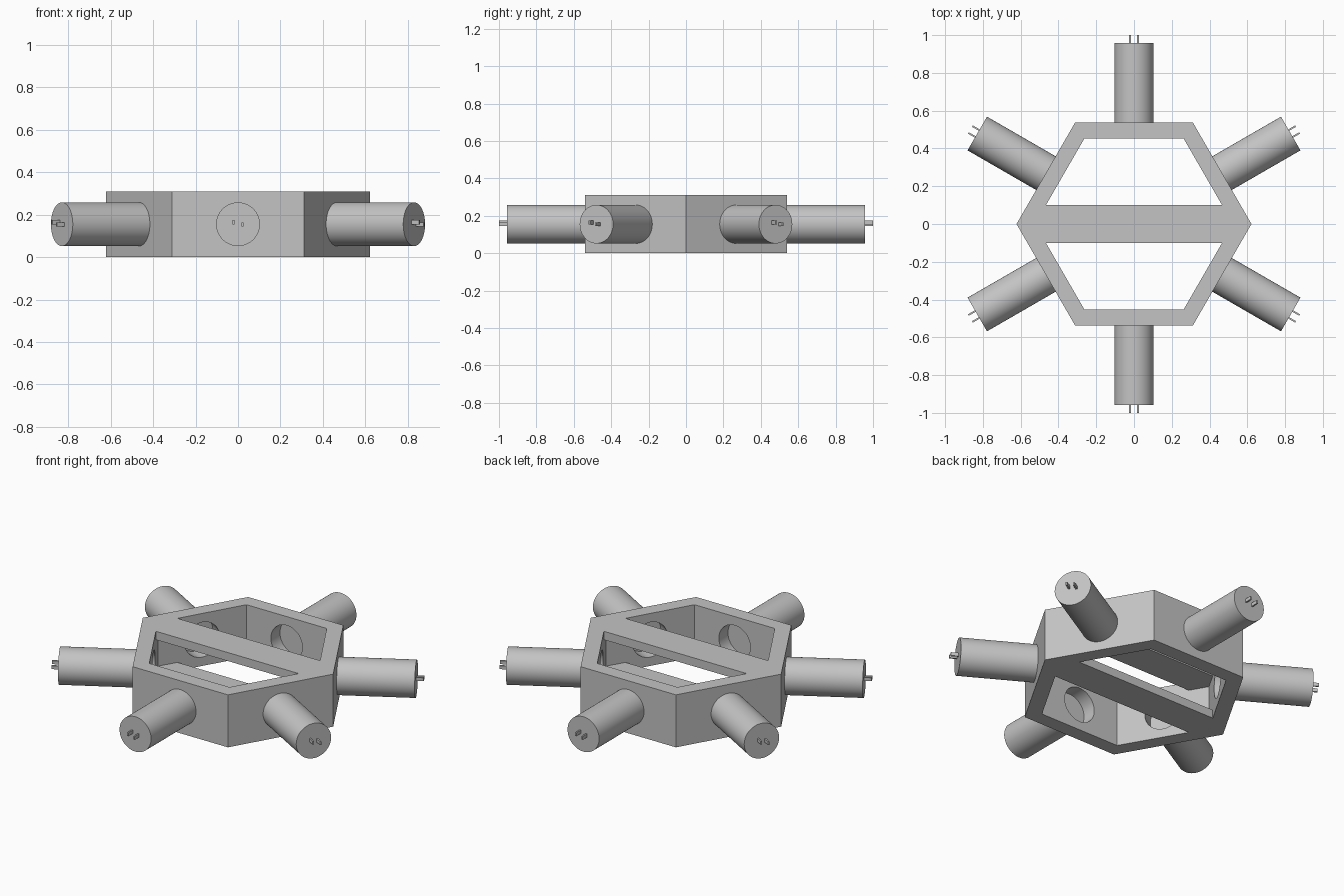
import bpy, bmesh
from math import radians, cos, sin, sqrt
from mathutils import Matrix, Vector

cube = bpy.data.objects.get("Cube")
if cube:
    bpy.data.objects.remove(cube, do_unlink=True)

HEIGHT = 0.31          # frame height
MID = HEIGHT / 2       # motor axis height
OUTER_R = 0.622        # frame corner radius
INNER_R = 0.524        # inner corner radius
APOTHEM = OUTER_R * sqrt(3) / 2
MOTOR_R = 0.103
MOTOR_END = 0.958
BAR_HALF = 0.1
BAR_THICK = 0.05

grey = bpy.data.materials.new("plain_grey")
grey.use_nodes = True
colour = (0.55, 0.55, 0.55, 1)
grey.diffuse_color = colour
grey.node_tree.nodes["Principled BSDF"].inputs["Base Color"].default_value = colour


def make(name, bm):
    bmesh.ops.recalc_face_normals(bm, faces=bm.faces)
    mesh = bpy.data.meshes.new(name)
    bm.to_mesh(mesh)
    bm.free()
    mesh.materials.append(grey)
    obj = bpy.data.objects.new(name, mesh)
    bpy.context.collection.objects.link(obj)
    return obj


def activate(obj):
    bpy.ops.object.select_all(action='DESELECT')
    obj.select_set(True)
    bpy.context.view_layer.objects.active = obj


def hexagon(r, z):
    return [Vector((r * cos(radians(60 * i)), r * sin(radians(60 * i)), z)) for i in range(6)]


def add_rod(bm, start, end, turn):
    """Round rod lying along a radial direction at motor height."""
    m = (Matrix.Rotation(turn, 4, 'Z') @ Matrix.Translation(((start + end) / 2, 0, MID))
         @ Matrix.Rotation(radians(90), 4, 'Y'))
    bmesh.ops.create_cone(bm, cap_ends=True, segments=64, radius1=MOTOR_R,
                          radius2=MOTOR_R, depth=end - start, matrix=m)


turns = [radians(30 + 60 * i) for i in range(6)]

# Hexagonal frame wall
bm = bmesh.new()
loops = [[bm.verts.new(p) for p in hexagon(r, z)]
         for r, z in ((OUTER_R, 0), (OUTER_R, HEIGHT), (INNER_R, HEIGHT), (INNER_R, 0))]
for k in range(4):
    a, b = loops[k], loops[(k + 1) % 4]
    for i in range(6):
        j = (i + 1) % 6
        bm.faces.new((a[i], a[j], b[j], b[i]))
frame = make("hexagonal_frame", bm)

# Round mounting holes through the walls
bm = bmesh.new()
for t in turns:
    add_rod(bm, 0.4, 0.64, t)
cutter = make("hole_cutter", bm)
cutter.hide_render = True
cut = frame.modifiers.new("holes", 'BOOLEAN')
cut.object = cutter
cut.operation = 'DIFFERENCE'
cut.solver = 'EXACT'
activate(frame)
bpy.ops.object.modifier_apply(modifier=cut.name)
bpy.data.objects.remove(cutter, do_unlink=True)
bpy.ops.object.shade_smooth_by_angle(angle=radians(30))

# Cross bars, flush with the top and the bottom
side = INNER_R - BAR_HALF / sqrt(3)
outline = [(INNER_R, 0), (side, BAR_HALF), (-side, BAR_HALF),
           (-INNER_R, 0), (-side, -BAR_HALF), (side, -BAR_HALF)]
for name, z in (("lower_cross_bar", 0), ("upper_cross_bar", HEIGHT - BAR_THICK)):
    bm = bmesh.new()
    base = bm.faces.new([bm.verts.new((x, y, z)) for x, y in outline])
    top = bmesh.ops.extrude_face_region(bm, geom=[base], use_keep_orig=True)["geom"]
    bmesh.ops.translate(bm, vec=(0, 0, BAR_THICK),
                        verts=[v for v in top if isinstance(v, bmesh.types.BMVert)])
    make(name, bm)

# Motors with two flat contact pins each
for n, t in enumerate(turns, 1):
    bm = bmesh.new()
    add_rod(bm, APOTHEM, MOTOR_END, t)
    activate(make(f"motor_{n}", bm))
    bpy.ops.object.shade_smooth_by_angle(angle=radians(30))

    bm = bmesh.new()
    for s in (-1, 1):
        m = (Matrix.Rotation(t, 4, 'Z')
             @ Matrix.Translation(((MOTOR_END + 1) / 2, s * 0.021, MID + 0.004 - s * 0.005))
             @ Matrix.Diagonal((1 - MOTOR_END, 0.009, 0.02, 1)))
        bmesh.ops.create_cube(bm, size=1, matrix=m)
    make(f"motor_pins_{n}", bm)
